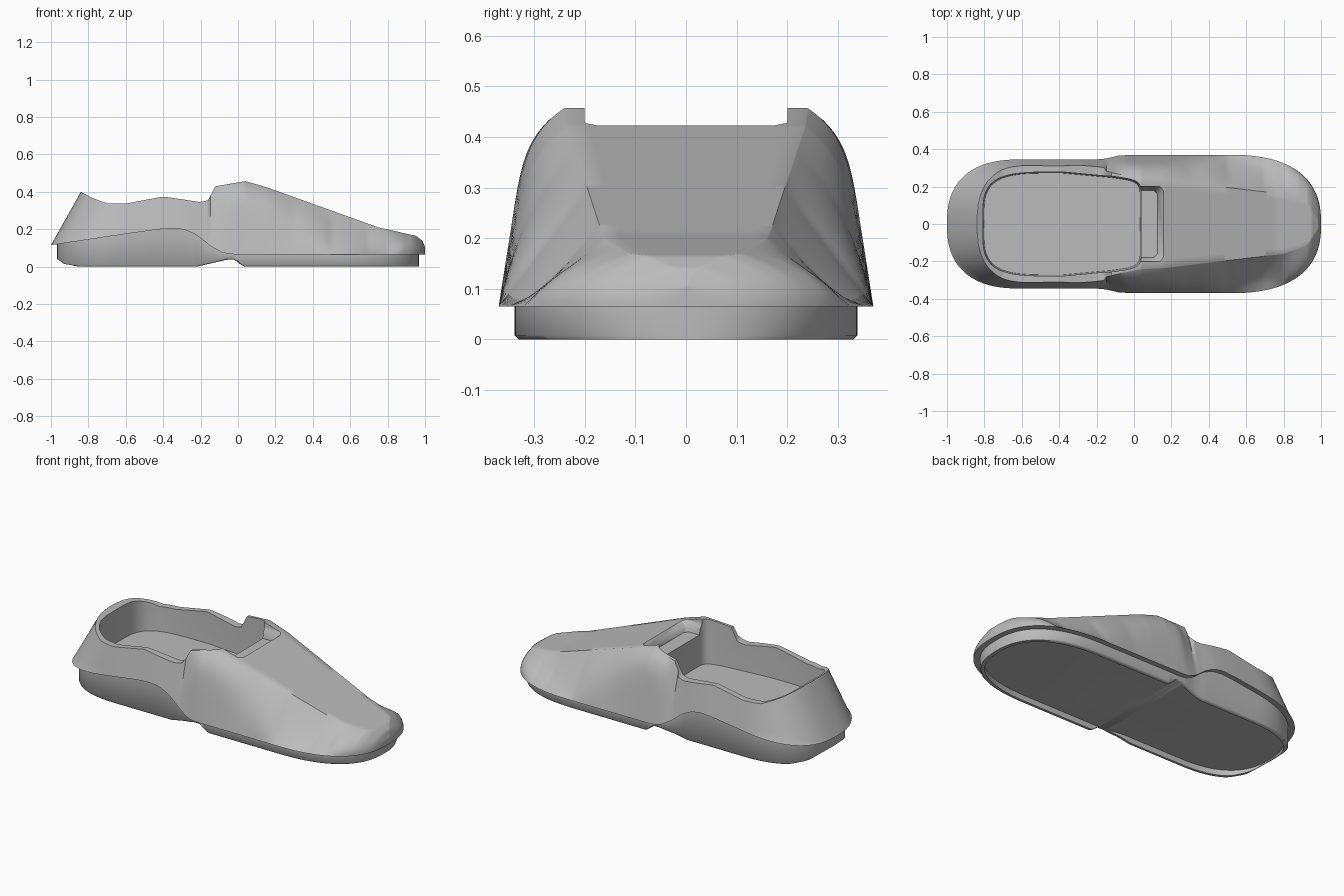
import bpy
import bmesh
import math

if "Cube" in bpy.data.objects:
    bpy.data.objects.remove(bpy.data.objects["Cube"])

grey = bpy.data.materials.new("plain grey")
grey.use_nodes = True
grey.diffuse_color = (0.5, 0.5, 0.5, 1)
grey.node_tree.nodes["Principled BSDF"].inputs["Base Color"].default_value = (0.5, 0.5, 0.5, 1)

# Profiles along the length: (x, value)
TOP = [(-1, .115), (-.84, .40), (-.78, .368), (-.7, .337), (-.6, .337), (-.4, .375),
       (-.2, .345), (-.16, .355), (-.12, .43), (.04, .457), (.16, .422), (.75, .21),
       (.95, .165), (.985, .14), (1, .105)]
EDGE = [(-1, .115), (-.6, .175), (-.42, .2), (-.34, .205), (-.28, .197), (-.22, .168),
        (-.14, .105), (-.08, .073), (-.03, .066), (1, .065)]
RIDGE = [(-.16, .3), (-.12, .275), (.04, .24), (.16, .235), (.8, .16), (.93, .11), (1, 0)]
BULGE = [(-.16, 1), (-.05, 8), (.04, 8), (.3, 3), (.5, 1), (.7, .65), (.8, 1), (.88, 2.2), (1, 2.5)]
LEAN = [(-.16, 1), (-.05, .5), (.3, .5), (.6, 0)]
WIDTH = [(-.2, .345), (-.15, .35), (-.08, .366), (0, .37)]
GROUND = [(-.965, .04), (-.93, .015), (-.85, 0), (-.22, 0), (-.06, .037), (-.02, .037), (.03, 0)]


def lookup(table, x):
    if x <= table[0][0]:
        return table[0][1]
    for (x0, v0), (x1, v1) in zip(table, table[1:]):
        if x <= x1:
            return v0 + (v1 - v0) * (x - x0) / (x1 - x0)
    return table[-1][1]


def half_width(x):
    """Half width of the footprint, rounded at heel and toe."""
    u = min(1, max(0, (-.6 - x) / .4, (x - .5) / .5))
    return lookup(WIDTH, x) * max(0, 1 - u ** 2.5) ** .4


def sole_width(x):
    return half_width(x / .967) * .915


def wall(x, v):
    """Side wall point at height fraction v."""
    low, high = lookup(EDGE, x), lookup(TOP, x)
    z = low + (high - low) * v
    if x > -.16:
        w = half_width(x)
        t = min(lookup(RIDGE, x), .8 * w)
        lean = lookup(LEAN, x)
        return w - (w - t) * (lean * v + (1 - lean) * v ** lookup(BULGE, x)), z
    xr = x
    if x < -.4 and v > 0:
        back = -1 + max(0, z - .115) * .16 / .285
        xr = max(-1, -1 + (x - back) * .6 / (-.4 - back))
    return half_width(xr) * (1 - .58 * (z - low)), z


def upper_section(x):
    pts = [(0, lookup(EDGE, x))]
    pts += [wall(x, 1 - (1 - i / 16) ** 2) for i in range(17)]
    y, z = pts[-1]
    return pts + [(y * (1 - i / 5), z) for i in range(1, 6)]


def sole_section(x):
    w, g, top = sole_width(x), lookup(GROUND, x), lookup(EDGE, x) + .01
    return [(0, g), (max(0, w - .008), g), (w, g + .008), (w, top), (0, top)]


def finish(name, bm):
    bmesh.ops.remove_doubles(bm, verts=bm.verts, dist=1e-5)
    bmesh.ops.recalc_face_normals(bm, faces=bm.faces)
    mesh = bpy.data.meshes.new(name)
    bm.to_mesh(mesh)
    bm.free()
    mesh.materials.append(grey)
    obj = bpy.data.objects.new(name, mesh)
    bpy.context.collection.objects.link(obj)
    return obj


def bridge(bm, rings):
    for r0, r1 in zip(rings, rings[1:]):
        for i in range(len(r0)):
            j = (i + 1) % len(r0)
            bm.faces.new((r0[i], r0[j], r1[j], r1[i]))


def loft(name, stations, section):
    """Skin mirrored half sections along x."""
    bm = bmesh.new()
    rings = []
    for x in stations:
        half = section(x)
        full = half + [(-y, z) for y, z in half[-2:0:-1]]
        rings.append([bm.verts.new((x, y, z)) for y, z in full])
    bridge(bm, rings)
    return finish(name, bm)


def stack(name, outlines):
    """Closed solid from stacked outlines."""
    bm = bmesh.new()
    rings = [[bm.verts.new(p) for p in outline] for outline in outlines]
    bridge(bm, rings)
    bm.faces.new(rings[0])
    bm.faces.new(rings[-1])
    return finish(name, bm)


def activate(obj):
    bpy.ops.object.select_all(action='DESELECT')
    obj.select_set(True)
    bpy.context.view_layer.objects.active = obj


def combine(obj, other, operation):
    mod = obj.modifiers.new("combine", 'BOOLEAN')
    mod.operation = operation
    mod.solver = 'EXACT'
    mod.object = other
    activate(obj)
    bpy.ops.object.modifier_apply(modifier=mod.name)
    bpy.data.objects.remove(other)


def opening(z, grow):
    """Outline of the foot opening, rounder at the heel."""
    pts = []
    for i in range(96):
        a = 2 * math.pi * i / 96
        n = 12 if math.cos(a) > 0 else 4
        u = math.copysign(abs(math.cos(a)) ** (2 / n), math.cos(a))
        s = math.copysign(abs(math.sin(a)) ** (2 / n), math.sin(a))
        x = -.385 + (.425 + grow) * u
        w = .28 - .045 * max(0, (x + .3) / .34)
        pts.append((x, (w + grow) * s, z))
    return pts


def notch(z, front, w):
    return [(-.06, -w, z), (front - .02, -w, z), (front, -w + .02, z),
            (front, w - .02, z), (front - .02, w, z), (-.06, w, z)]


def underside(z):
    """Outline inside the lip that runs around the bottom of the sole."""
    half = [(-.945 * math.cos(math.pi * i / 80),
             .93 * sole_width(-.967 * math.cos(math.pi * i / 80))) for i in range(81)]
    return [(x, y, z) for x, y in half] + [(x, -y, z) for x, y in half[-2:0:-1]]


# Upper joined to the sole
stations = sorted({-math.cos(math.pi * i / 150) for i in range(151)} | {-.84, -.16, -.12, .04, .16})
shoe = loft("shoe_body", stations, upper_section)
combine(shoe, loft("sole", [x * .967 for x in stations], sole_section), 'UNION')

# Foot opening, stepped notch at its front, and recess under the sole
cutters = [
    stack("opening_cutter", [opening(.19, -.008), opening(.3, -.003), opening(.6, .003)]),
    stack("notch_cutter", [notch(.37, .125, .18), notch(.4, .13, .185),
                           notch(.43, .165, .2), notch(.6, .17, .205)]),
    stack("recess_cutter", [underside(-.1), underside(.034)]),
]
for cutter in cutters:
    combine(shoe, cutter, 'DIFFERENCE')

activate(shoe)
bpy.ops.object.shade_smooth_by_angle(angle=math.radians(48))
